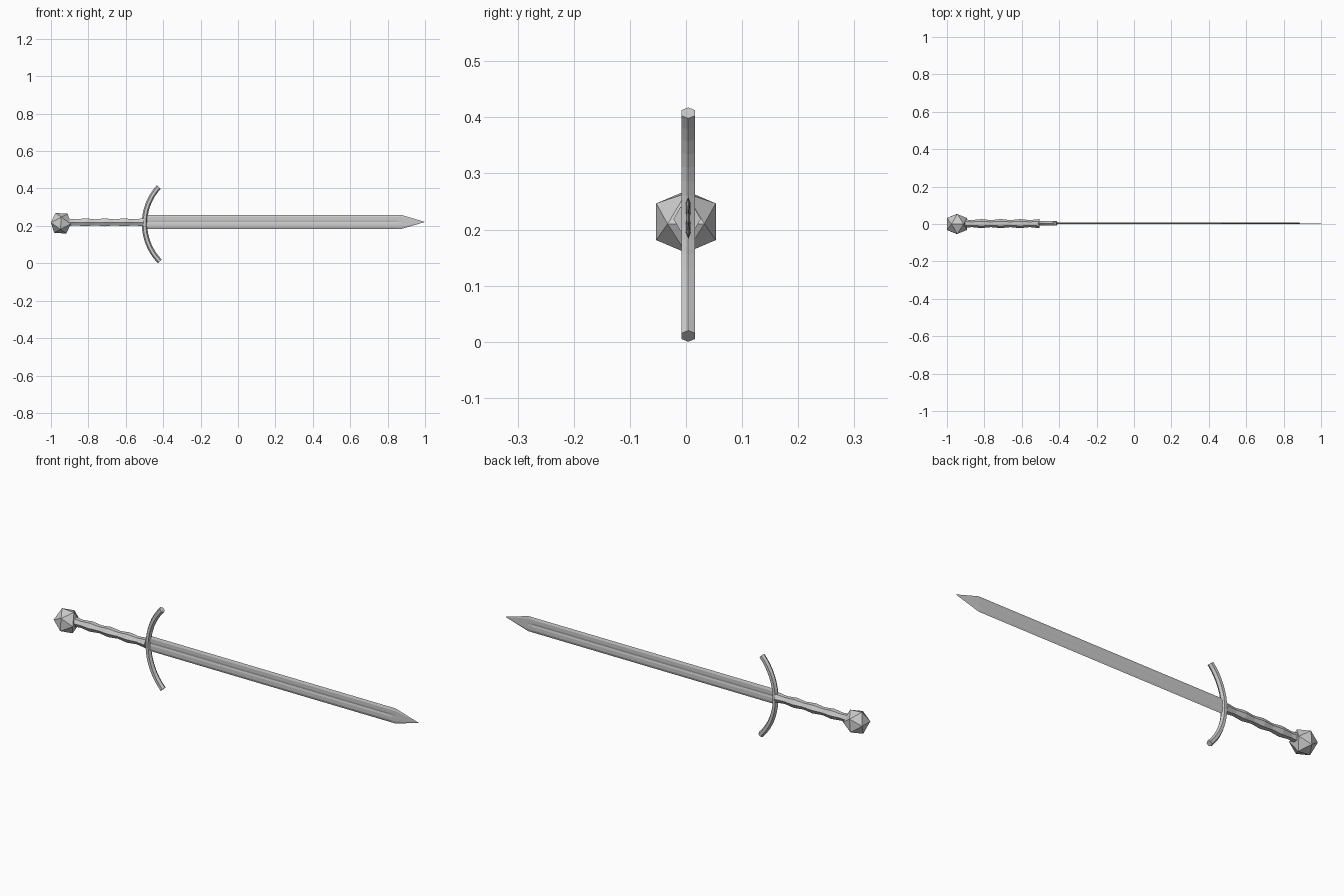
import bpy, bmesh, math
from mathutils import Vector, Matrix

if "Cube" in bpy.data.objects:
    bpy.data.objects.remove(bpy.data.objects["Cube"])

AXIS_Z = 0.219   # height of the sword's long axis
AXIS_Y = 0.004


def finish(name, bm):
    bmesh.ops.recalc_face_normals(bm, faces=bm.faces)
    me = bpy.data.meshes.new(name)
    bm.to_mesh(me)
    bm.free()
    ob = bpy.data.objects.new(name, me)
    bpy.context.collection.objects.link(ob)
    return ob


def loft(name, rings, tip=None):
    """Skin a list of closed rings; cap the ends or close to a tip point."""
    bm = bmesh.new()
    loops = [[bm.verts.new(p) for p in r] for r in rings]
    n = len(rings[0])
    for a, b in zip(loops, loops[1:]):
        for i in range(n):
            j = (i + 1) % n
            bm.faces.new((a[i], a[j], b[j], b[i]))
    bm.faces.new(loops[0])
    if tip:
        t = bm.verts.new(tip)
        for i in range(n):
            bm.faces.new((loops[-1][i], loops[-1][(i + 1) % n], t))
    else:
        bm.faces.new(loops[-1])
    return finish(name, bm)


# Blade: bevelled edges with a shallow central fuller, thinning to the tip
def blade_ring(x, half_thick, fuller):
    side = [(0.038, 0), (0.026, 1), (0.009, 1), (0, fuller), (-0.009, 1), (-0.026, 1)]
    prof = side + [(-z, -y) for z, y in side]
    return [(x, AXIS_Y + y * half_thick, AXIS_Z + 0.002 + z) for z, y in prof]


loft("blade", [blade_ring(-0.5, 0.005, 0.5), blade_ring(0.85, 0.0032, 0.5),
               blade_ring(0.872, 0.003, 1.0)], tip=(1.0, AXIS_Y, AXIS_Z + 0.002))

# Crossguard: six-sided bar bent to an arc toward the blade
R, r, half = 0.29, 0.0143, math.radians(43.3)
rings = []
for k in range(17):
    a = -half + 2 * half * k / 16 - math.radians(0.8)
    out = Vector((-math.cos(a), 0, math.sin(a)))
    c = Vector((-0.21, AXIS_Y, 0.212)) + out * R
    rings.append([c + out * r * math.cos(t * math.pi / 3)
                  + Vector((0, 1, 0)) * r * math.sin(t * math.pi / 3) for t in range(6)])
loft("crossguard", rings)

# Grip: six-sided handle with finger swells
rings = []
for k in range(17):
    x = -0.92 + 0.415 * k / 16
    rad = 0.0215 + 0.0028 * math.cos(k * math.pi / 2)
    rings.append([(x, 0.002 + rad * math.cos(t * math.pi / 3),
                   AXIS_Z + rad * math.sin(t * math.pi / 3)) for t in range(6)])
loft("grip", rings)

# Pommel: faceted twenty-sided ball
s, phi = 0.0328, (1 + 5 ** 0.5) / 2
bm = bmesh.new()
for i in (-1, 1):
    for j in (-phi, phi):
        for p in ((0, j, i), (i, 0, j), (j, i, 0)):
            bm.verts.new(Vector(p) * s)
bmesh.ops.convex_hull(bm, input=bm.verts[:])
bm.transform(Matrix.Translation((-0.947, 0, 0.214)) @ Matrix.Rotation(math.radians(4), 4, 'Y'))
finish("pommel", bm)
